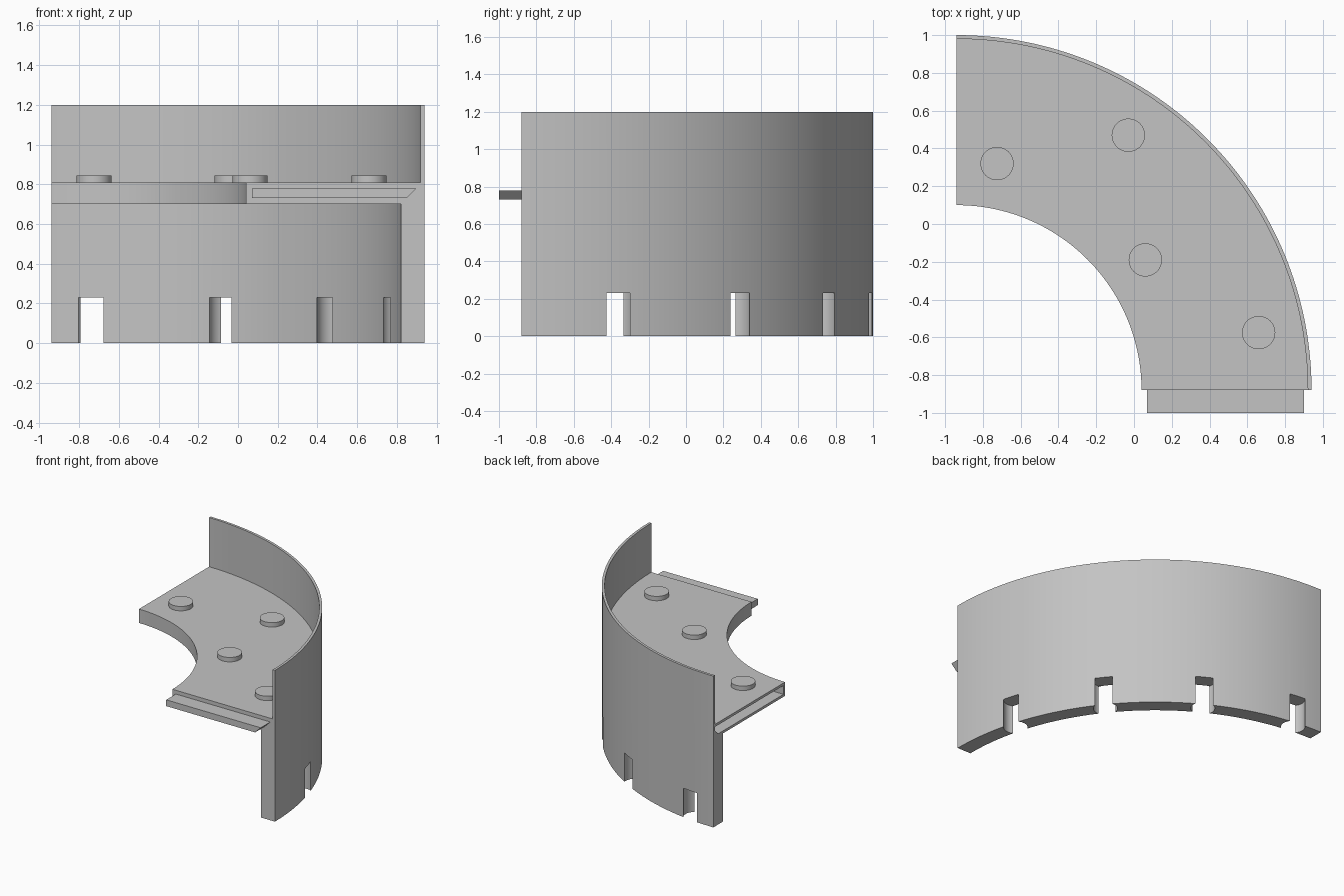
import bpy, bmesh
from math import radians, cos, sin, pi
from mathutils import Matrix, Vector

if "Cube" in bpy.data.objects:
    bpy.data.objects.remove(bpy.data.objects["Cube"], do_unlink=True)

CX, CY = -0.94, -0.88      # centre of the quarter turn
R_OUT, R_WALL, R_LIP, R_IN = 1.88, 1.76, 1.86, 0.98
SHELF_LOW, SHELF_TOP, HEIGHT = 0.70, 0.81, 1.20
PEG_R = 0.088

grey = bpy.data.materials.new("plain grey")
grey.use_nodes = True
grey.diffuse_color = (0.55, 0.55, 0.55, 1)
grey.node_tree.nodes["Principled BSDF"].inputs["Base Color"].default_value = (0.55, 0.55, 0.55, 1)


def finish(name, bm):
    bmesh.ops.recalc_face_normals(bm, faces=bm.faces)
    mesh = bpy.data.meshes.new(name)
    bm.to_mesh(mesh)
    bm.free()
    mesh.materials.append(grey)
    obj = bpy.data.objects.new(name, mesh)
    bpy.context.collection.objects.link(obj)
    return obj


def prism(name, outline, push):
    """Closed solid made by pushing a flat outline along a vector."""
    bm = bmesh.new()
    face = bm.faces.new([bm.verts.new(p) for p in outline])
    geom = bmesh.ops.extrude_face_region(bm, geom=[face], use_keep_orig=True)["geom"]
    bmesh.ops.translate(bm, verts=[g for g in geom if isinstance(g, bmesh.types.BMVert)],
                        vec=Vector(push))
    return finish(name, bm)


def cylinder(name, x, y, low, high, radius):
    bm = bmesh.new()
    bmesh.ops.create_cone(bm, cap_ends=True, segments=48, radius1=radius, radius2=radius,
                          depth=high - low,
                          matrix=Matrix.Translation((x, y, (low + high) / 2)))
    return finish(name, bm)


def smooth(obj):
    bpy.ops.object.select_all(action="DESELECT")
    obj.select_set(True)
    bpy.context.view_layer.objects.active = obj
    bpy.ops.object.shade_smooth_by_angle(angle=radians(30))


def cut(obj, cutter):
    cutter.hide_render = True
    mod = obj.modifiers.new("cut", "BOOLEAN")
    mod.operation, mod.solver, mod.object = "DIFFERENCE", "EXACT", cutter
    bpy.context.view_layer.objects.active = obj
    bpy.ops.object.modifier_apply(modifier=mod.name)
    bpy.data.objects.remove(cutter, do_unlink=True)


# Curved wall, thin upper lip and shelf as one swept cross-section
section = [(R_IN, SHELF_LOW), (R_WALL, SHELF_LOW), (R_WALL, 0), (R_OUT, 0),
           (R_OUT, HEIGHT), (R_LIP, HEIGHT), (R_LIP, SHELF_TOP), (R_IN, SHELF_TOP)]
bm = bmesh.new()
start = bm.faces.new([bm.verts.new((CX + r, CY, z)) for r, z in section])
end = bmesh.ops.spin(bm, geom=[start], cent=(CX, CY, 0), axis=(0, 0, 1),
                     angle=pi / 2, steps=64, use_duplicate=False)
bmesh.ops.remove_doubles(bm, verts=bm.verts, dist=0.0001)
if not any(all(abs(v.co.y - CY) < 0.001 for v in f.verts) for f in bm.faces):
    bm.verts.ensure_lookup_table()
    bmesh.ops.holes_fill(bm, edges=[e for e in bm.edges if e.is_boundary])
wall = finish("curved_wall_and_shelf", bm)

# Rounded notches along the foot of the wall
for i in range(4):
    a = radians(16 + 22.5 * i)
    mid = (R_OUT + R_WALL) / 2
    cut(wall, cylinder("notch_cutter", CX + mid * cos(a), CY + mid * sin(a), -0.1, 0.23, PEG_R))

# Slot in the left-hand end face that receives a neighbouring tongue
slot = [(1.0, 0.72), (1.82, 0.72), (1.86, 0.76), (1.86, 0.79), (1.0, 0.79)]
cut(wall, prism("slot_cutter", [(CX - 0.05, CY + r, z) for r, z in slot], (0.175, 0, 0)))
smooth(wall)

# Joining tongue with a slanted outer end
tongue = [(1.01, 0.73), (1.79, 0.73), (1.84, 0.78), (1.01, 0.78)]
prism("joining_tongue", [(CX + r, -1.0, z) for r, z in tongue], (0, 1.0 + CY, 0))

# Round pegs on the shelf
for i, (x, y) in enumerate([(-0.725, 0.32), (-0.03, 0.47), (0.06, -0.19), (0.66, -0.575)]):
    smooth(cylinder(f"peg_{i + 1}", x, y, SHELF_TOP - 0.01, 0.845, PEG_R))
